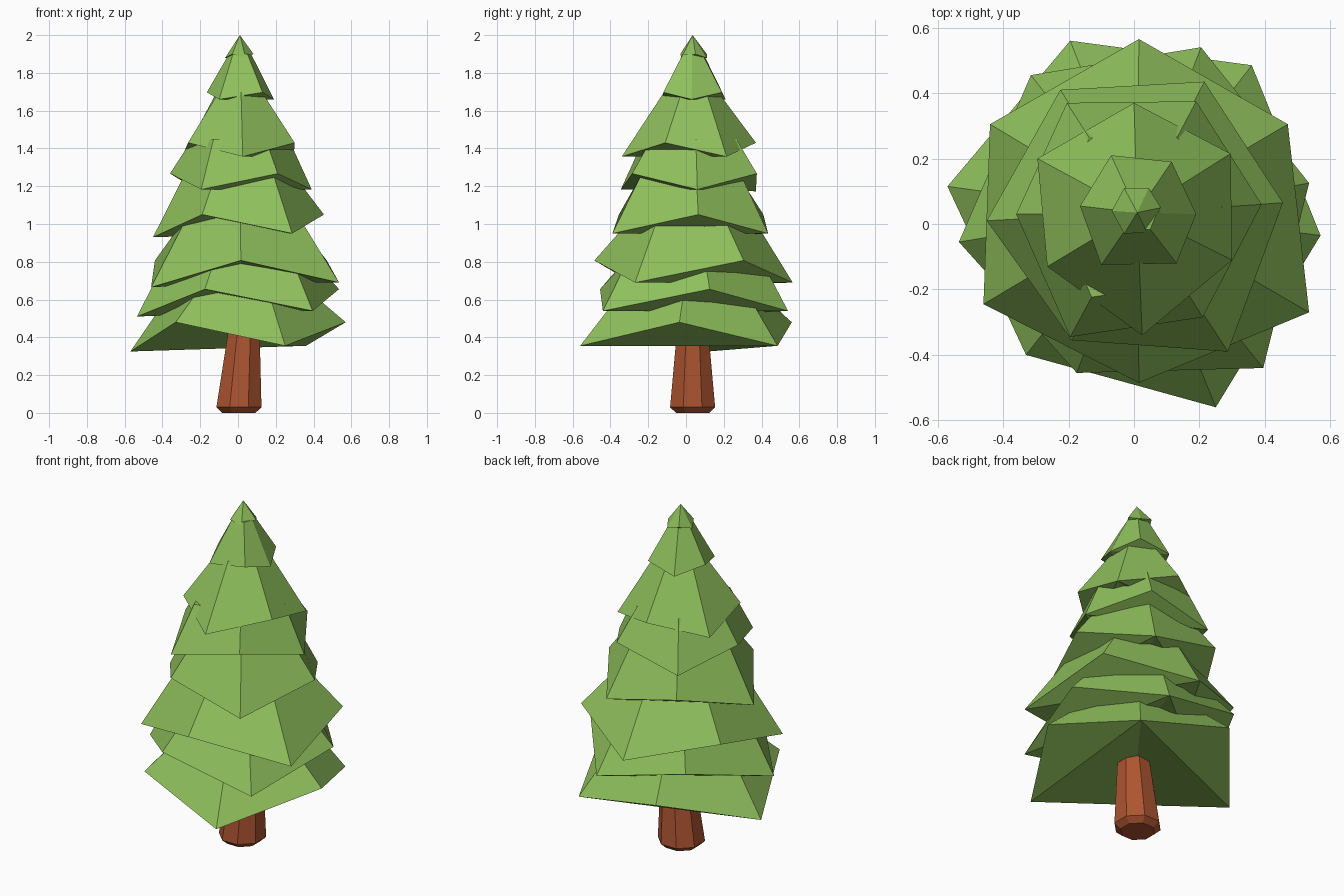
import bpy, bmesh, math

if "Cube" in bpy.data.objects:
    bpy.data.objects.remove(bpy.data.objects["Cube"])


def srgb(*c):
    return tuple(((v / 255 + 0.055) / 1.055) ** 2.4 for v in c) + (1.0,)


def material(name, colour):
    m = bpy.data.materials.new(name)
    m.diffuse_color = colour
    m.use_nodes = True
    m.node_tree.nodes["Principled BSDF"].inputs["Base Color"].default_value = m.diffuse_color
    return m


green = material("leaf green", srgb(143, 192, 92))
brown = material("bark brown", srgb(172, 84, 48))


def finish(bm, name, mat):
    bmesh.ops.recalc_face_normals(bm, faces=bm.faces)
    me = bpy.data.meshes.new(name)
    bm.to_mesh(me)
    bm.free()
    me.materials.append(mat)
    bpy.context.collection.objects.link(bpy.data.objects.new(name, me))


def bridge(bm, a, b):
    n = len(a)
    for i in range(n):
        bm.faces.new((a[i], a[(i + 1) % n], b[(i + 1) % n], b[i]))


def tier(name, outline, low, high, dip, top, scale):
    """Six-sided skirt whose corners alternate low and high, narrowing upwards."""
    bm = bmesh.new()
    cx, cy = 0.01, 0.035
    rim = []
    for i, (x, y) in enumerate(outline):
        z = high if i % 2 else low
        rim.append(bm.verts.new((x, y, z - (dip if i == 2 else 0))))
    if scale:
        ring = [bm.verts.new((cx + (x - cx) * scale, cy + (y - cy) * scale, top))
                for x, y in outline]
        bridge(bm, rim, ring)
        bm.faces.new(ring)
    else:
        tip = bm.verts.new((cx, cy, top))
        for i in range(6):
            bm.faces.new((rim[i], rim[(i + 1) % 6], tip))
    # folded underside
    for i in range(1, 5):
        bm.faces.new((rim[0], rim[i + 1], rim[i]))
    finish(bm, name, green)


# Foliage tiers, bottom to top
tier("tier_1", [(.36, .485), (-.195, .56), (-.57, .115), (-.33, -.40), (.25, -.56), (.57, -.035)],
     .355, .48, .03, .68, .58)
tier("tier_2", [(.205, .54), (-.315, .455), (-.535, -.055), (-.175, -.455), (.395, -.44), (.535, .125)],
     .54, .655, .03, .82, .71)
tier("tier_3", [(.015, .565), (-.44, .305), (-.46, -.245), (.015, -.485), (.535, -.27), (.47, .305)],
     .69, .807, .025, 1.06, .57)
tier("tier_4", [(.215, .435), (-.225, .41), (-.45, .01), (-.19, -.355), (.287, -.39), (.455, .065)],
     .95, 1.05, .02, 1.26, .64)
tier("tier_5", [(.39, .06), (.19, .375), (-.205, .37), (-.36, .03), (-.195, -.345), (.21, -.285)],
     1.183, 1.267, .01, 1.45, .68)
tier("tier_6", [(.295, .215), (0, .37), (-.295, .20), (-.265, -.13), (.025, -.34), (.30, -.11)],
     1.357, 1.43, 0, 1.70, .40)
tier("tier_7", [(.19, .03), (.115, .19), (-.07, .21), (-.165, .055), (-.10, -.125), (.13, -.12)],
     1.66, 1.697, 0, 1.90, .33)
tier("tree_top", [(.045, .11), (-.03, .11), (-.068, .04), (-.03, -.03), (.04, -.025), (.082, .05)],
     1.88, 1.90, 0, 2.0, 0)

# Octagonal trunk with a bevelled foot, leaning slightly
bm = bmesh.new()
rings = []
for z, r, cx in ((0, .095, .005), (.03, .129, .005), (.41, .092, .03), (.55, .08, .03)):
    rings.append([bm.verts.new((cx + r * math.cos(math.radians(22.5 + 45 * i)),
                                .035 + r * math.sin(math.radians(22.5 + 45 * i)), z))
                  for i in range(8)])
for a, b in zip(rings, rings[1:]):
    bridge(bm, a, b)
bm.faces.new(rings[0])
bm.faces.new(rings[-1])
finish(bm, "trunk", brown)
